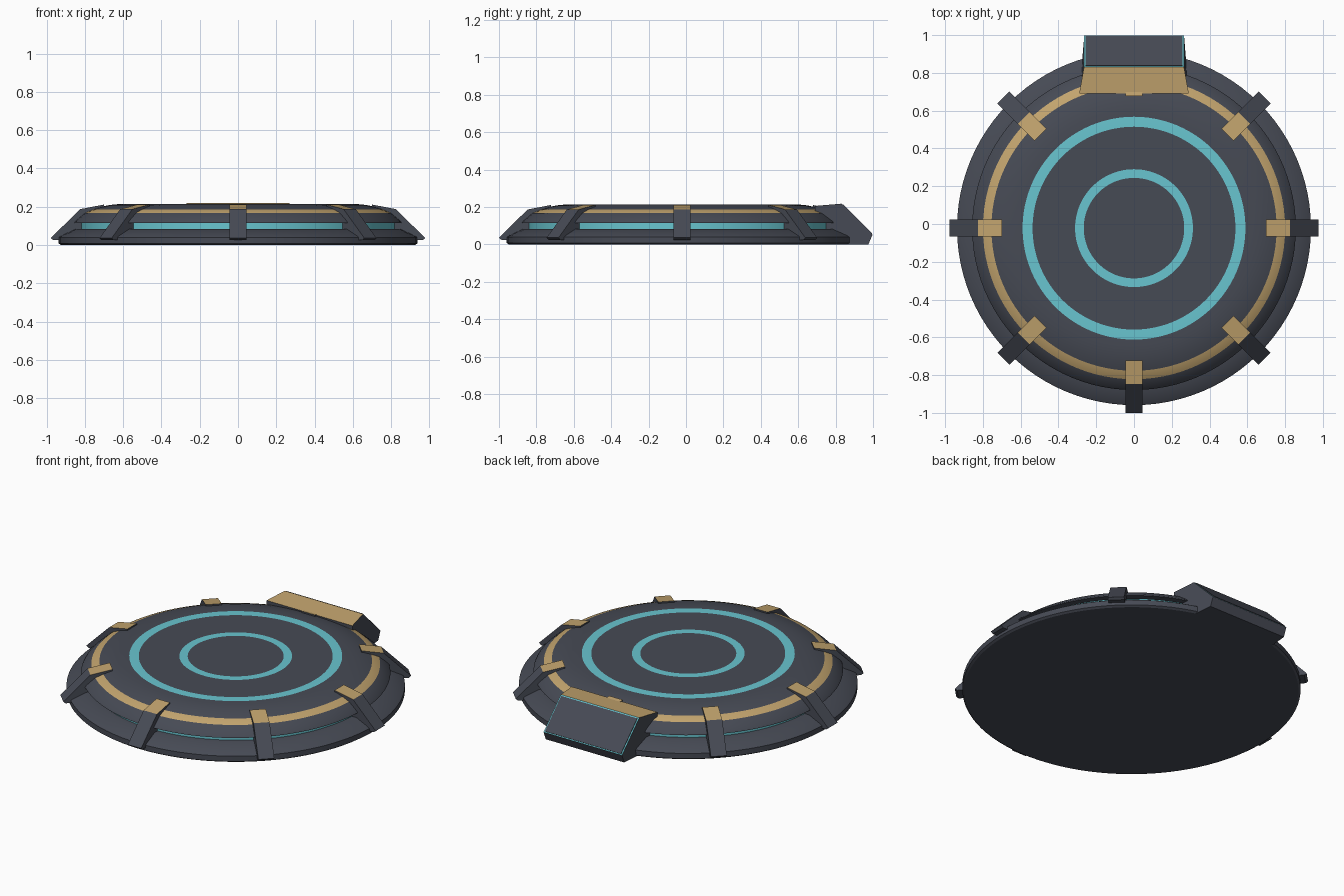
import bpy, bmesh, math
from mathutils import Vector

old = bpy.data.objects.get("Cube")
if old:
    bpy.data.objects.remove(old)

CENTRE_Y = -0.022
SEGMENTS = 96


def material(name, rgb):
    m = bpy.data.materials.new(name)
    m.use_nodes = True
    m.diffuse_color = (*rgb, 1)
    m.node_tree.nodes["Principled BSDF"].inputs["Base Color"].default_value = (*rgb, 1)
    return m


SLATE, GOLD, CYAN = range(3)
MATERIALS = [material("dark slate", (0.062, 0.069, 0.09)),
             material("muted gold", (0.54, 0.37, 0.155)),
             material("pale cyan", (0.14, 0.56, 0.63))]


def finish(name, bm, smooth=False):
    bmesh.ops.recalc_face_normals(bm, faces=bm.faces)
    mesh = bpy.data.meshes.new(name)
    bm.to_mesh(mesh)
    bm.free()
    for m in MATERIALS:
        mesh.materials.append(m)
    ob = bpy.data.objects.new(name, mesh)
    bpy.context.collection.objects.link(ob)
    if smooth:
        bpy.ops.object.select_all(action='DESELECT')
        ob.select_set(True)
        bpy.context.view_layer.objects.active = ob
        bpy.ops.object.shade_smooth_by_angle(angle=math.radians(25))
    return ob


def lathe(name, profile):
    """Profile rows are (radius, height, colour of the band to the next row)."""
    bm = bmesh.new()
    rings = []
    for r, z, _ in profile:
        angles = [2 * math.pi * i / SEGMENTS for i in range(SEGMENTS)]
        rings.append([bm.verts.new((r * math.cos(a), r * math.sin(a), z)) for a in angles])
    for lower, upper, row in zip(rings, rings[1:], profile):
        for i in range(SEGMENTS):
            j = (i + 1) % SEGMENTS
            bm.faces.new((lower[i], lower[j], upper[j], upper[i])).material_index = row[2]
    bm.faces.new(rings[0])
    bm.faces.new(rings[-1])
    ob = finish(name, bm, True)
    ob.location.y = CENTRE_Y
    return ob


def prism(name, rows):
    """Rows are (y, z, half width, colour of the side to the next row)."""
    bm = bmesh.new()
    left = [bm.verts.new((w, y, z)) for y, z, w, _ in rows]
    right = [bm.verts.new((-w, y, z)) for y, z, w, _ in rows]
    for i, row in enumerate(rows):
        j = (i + 1) % len(rows)
        bm.faces.new((left[i], left[j], right[j], right[i])).material_index = row[3]
    bm.faces.new(left)
    bm.faces.new(right)
    return finish(name, bm)


# Base flange, glowing recess and domed top
lathe("base_flange", [(0.925, 0, SLATE), (0.937, 0.008, SLATE), (0.937, 0.04, SLATE),
                      (0.925, 0.048, SLATE), (0.85, 0.083, SLATE), (0.80, 0.084, SLATE)])
lathe("glow_band", [(0.82, 0.07, CYAN), (0.82, 0.125, CYAN)])
lathe("domed_top", [(0.80, 0.114, SLATE), (0.857, 0.114, SLATE), (0.85, 0.125, SLATE),
                    (0.80, 0.167, GOLD), (0.755, 0.186, SLATE), (0.715, 0.199, SLATE),
                    (0.67, 0.209, SLATE), (0.63, 0.213, SLATE), (0.59, 0.215, CYAN),
                    (0.537, 0.215, SLATE), (0.312, 0.215, CYAN), (0.266, 0.215, SLATE),
                    (0.05, 0.215, SLATE)])

# Eight clips around the rim
for k in range(8):
    clip = prism(f"rim_clip_{k + 1}", [(0.70, 0.211, 0.045, GOLD), (0.825, 0.187, 0.045, SLATE),
                                      (0.978, 0.036, 0.045, SLATE), (0.965, 0.025, 0.045, SLATE),
                                      (0.90, 0.025, 0.045, SLATE), (0.70, 0.16, 0.045, SLATE)])
    clip.rotation_euler.z = k * math.pi / 4
    clip.location.y = CENTRE_Y

# Rear housing with a gold top and a cyan-edged sloping panel
prism("rear_housing", [(0.69, 0.206, 0.29, GOLD), (0.83, 0.218, 0.265, CYAN),
                       (0.997, 0.052, 0.265, SLATE), (0.975, 0.0, 0.265, SLATE),
                       (0.69, 0.0, 0.29, SLATE)])
top, low = Vector((0.83, 0.218)), Vector((0.997, 0.052))
along = (low - top).normalized()
out = Vector((-along.y, along.x)) * 0.004
a, b = top + along * 0.008, low - along * 0.006
prism("rear_panel", [(p.x, p.y, 0.257, SLATE) for p in (a - out, a + out, b + out, b - out)])
